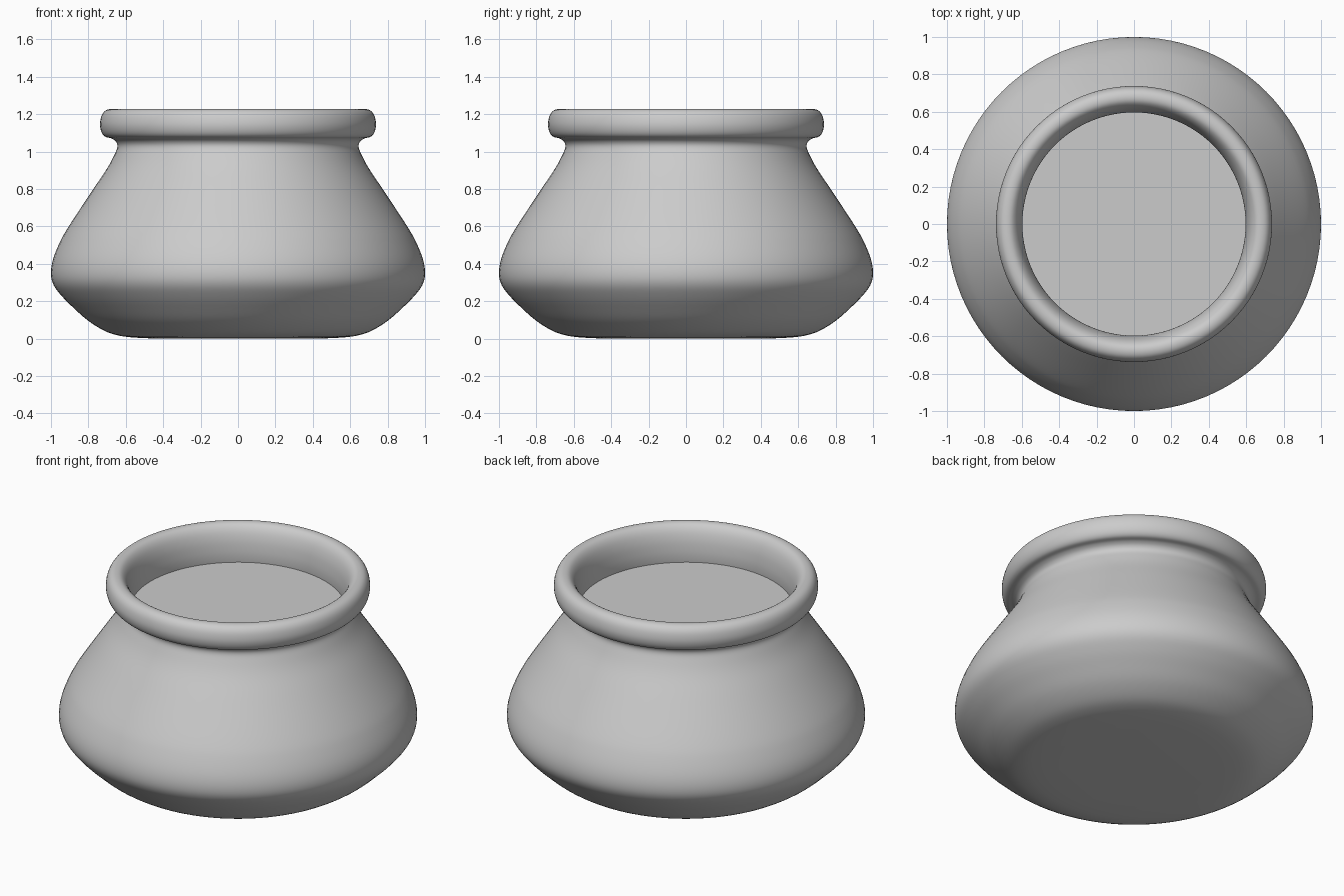
import bpy, bmesh, math
from mathutils import Vector

if "Cube" in bpy.data.objects:
    bpy.data.objects.remove(bpy.data.objects["Cube"])

SEGMENTS = 96


def smooth_path(points, steps=5):
    """Catmull-Rom curve through (radius, height) points."""
    pts = [Vector(p) for p in points]
    pts = [2 * pts[0] - pts[1]] + pts + [2 * pts[-1] - pts[-2]]
    out = []
    for a, b, c, d in zip(pts, pts[1:], pts[2:], pts[3:]):
        for i in range(steps):
            t = i / steps
            out.append(0.5 * (2 * b + (c - a) * t + (2 * a - 5 * b + 4 * c - d) * t ** 2
                              + (3 * b - a - 3 * c + d) * t ** 3))
    return out + [pts[-2]]


def lathe(name, path, cap_start=False):
    """Revolve a profile around z; optionally fill its first ring."""
    bm = bmesh.new()
    rings = []
    for r, z in path:
        rings.append([bm.verts.new((r * math.cos(2 * math.pi * k / SEGMENTS),
                                    r * math.sin(2 * math.pi * k / SEGMENTS), z))
                      for k in range(SEGMENTS)])
    for lo, hi in zip(rings, rings[1:]):
        for k in range(SEGMENTS):
            n = (k + 1) % SEGMENTS
            bm.faces.new((lo[k], lo[n], hi[n], hi[k]))
    if cap_start:
        bm.faces.new(rings[0][::-1])
    for f in bm.faces:
        f.smooth = True
    mesh = bpy.data.meshes.new(name)
    bm.to_mesh(mesh)
    bm.free()
    obj = bpy.data.objects.new(name, mesh)
    bpy.context.collection.objects.link(obj)
    return obj


# Pot: flat base, squat belly, pinched neck, rolled rim, inner lip
profile = [(0.42, 0.0), (0.54, 0.005), (0.63, 0.015), (0.71, 0.04), (0.80, 0.095),
           (0.88, 0.165), (0.94, 0.225), (0.985, 0.285), (1.0, 0.345), (0.99, 0.42),
           (0.955, 0.51), (0.905, 0.60), (0.78, 0.79), (0.70, 0.91), (0.66, 0.985),
           (0.645, 1.025), (0.652, 1.052), (0.675, 1.07), (0.71, 1.08), (0.73, 1.105),
           (0.738, 1.145), (0.73, 1.19), (0.71, 1.218), (0.68, 1.228), (0.65, 1.22),
           (0.625, 1.19), (0.607, 1.14), (0.598, 1.08), (0.597, 1.03), (0.602, 0.98)]
lathe("pot", smooth_path(profile), cap_start=True)

# Contents: flat disc just below the rim
bpy.ops.mesh.primitive_circle_add(vertices=SEGMENTS, radius=0.602, fill_type='NGON',
                                  location=(0, 0, 1.01))
bpy.context.object.name = "contents_surface"
